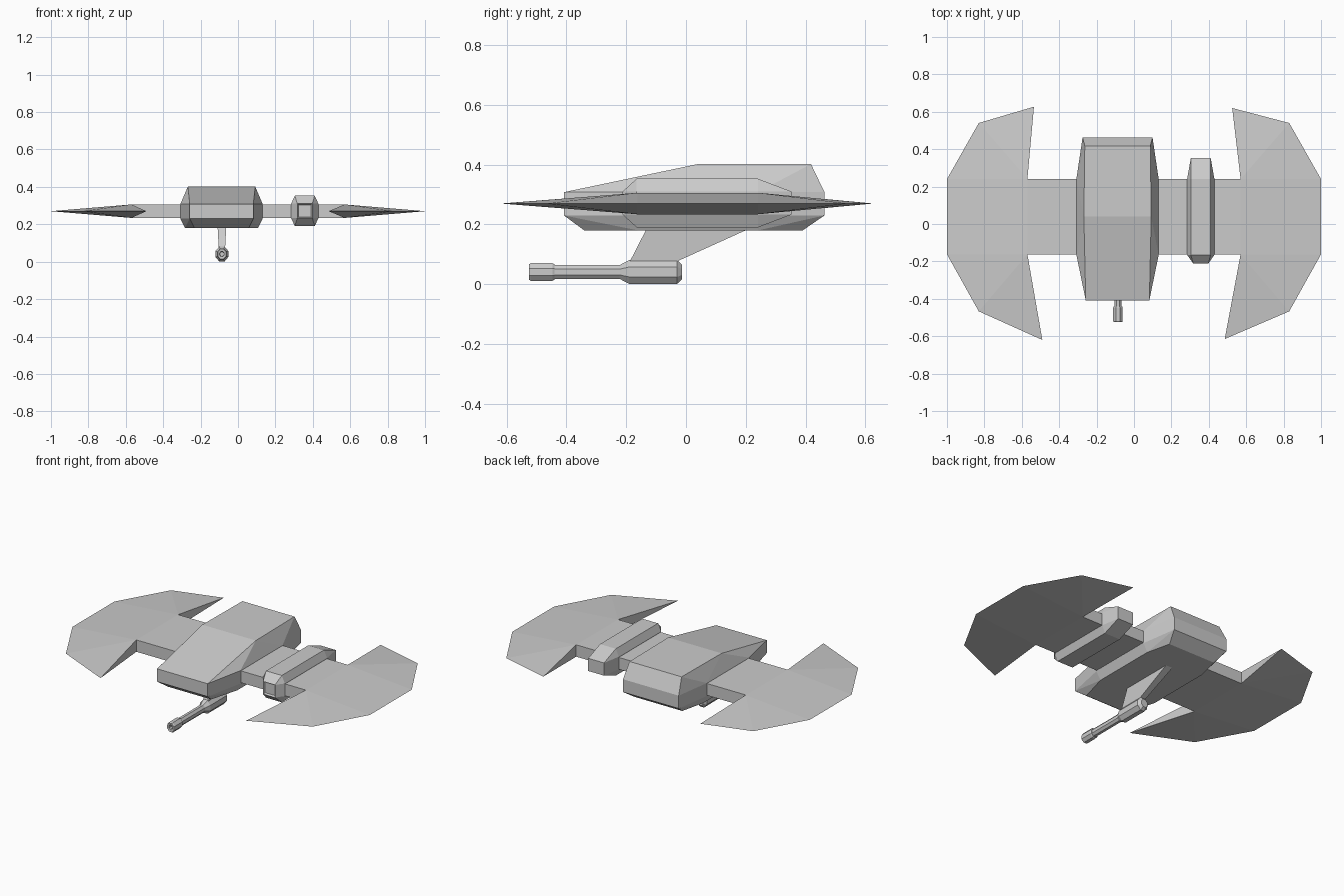
import bpy, bmesh, math
from mathutils import Vector

if "Cube" in bpy.data.objects:
    bpy.data.objects.remove(bpy.data.objects["Cube"])


def finish(bm, name):
    bmesh.ops.recalc_face_normals(bm, faces=bm.faces)
    me = bpy.data.meshes.new(name)
    bm.to_mesh(me)
    bm.free()
    ob = bpy.data.objects.new(name, me)
    bpy.context.collection.objects.link(ob)
    return ob


def hull_bm(cx, rings):
    """Convex faceted shell; rings = [(z, [(half_width, y), ...]), ...]"""
    bm = bmesh.new()
    for z, pts in rings:
        for w, y in pts:
            for s in (-1, 1):
                bm.verts.new((cx + s * w, y, z))
    bmesh.ops.convex_hull(bm, input=bm.verts)
    bmesh.ops.dissolve_limit(bm, angle_limit=math.radians(1),
                             verts=bm.verts, edges=bm.edges)
    return bm


def lathe(name, cx, cz, profile, sides=8, sx=0.85):
    """Faceted turning along y; profile = [(y, flat radius), ...]"""
    bm = bmesh.new()
    rings = []
    for y, r in profile:
        r /= math.cos(math.pi / sides)
        angles = [2 * math.pi * (i + 0.5) / sides for i in range(sides)]
        rings.append([bm.verts.new((cx + sx * r * math.cos(a), y, cz + r * math.sin(a)))
                      for a in angles])
    for a, b in zip(rings, rings[1:]):
        for i in range(sides):
            j = (i + 1) % sides
            bm.faces.new((a[i], a[j], b[j], b[i]))
    bm.faces.new(rings[0])
    bm.faces.new(rings[-1])
    return finish(bm, name)


# main fuselage, set off to the left
belt = [(0.17, -0.408), (0.22, -0.165), (0.22, 0.24), (0.187, 0.463)]
finish(hull_bm(-0.088, [
    (0.18, [(0.145, -0.34), (0.195, -0.16), (0.195, 0.24), (0.16, 0.39)]),
    (0.23, belt), (0.308, belt),
    (0.402, [(0.18, 0.04), (0.175, 0.418)])]), "fuselage")

# side nacelle with a recessed intake
belt = [(0.04, -0.212), (0.073, -0.165), (0.073, 0.24), (0.053, 0.353)]
ridge = [(0.053, -0.165), (0.053, 0.24)]
bm = hull_bm(0.357, [(0.19, ridge), (0.233, belt), (0.31, belt), (0.353, ridge)])
bm.normal_update()
front = [f for f in bm.faces if f.normal.y < -0.99]
bmesh.ops.inset_region(bm, faces=front, thickness=0.008)
bmesh.ops.translate(bm, verts=list({v for f in front for v in f.verts}),
                    vec=Vector((0, 0.012, 0)))
finish(bm, "nacelle")

# straight wing spar running through both bodies
finish(hull_bm(0, [(z, [(0.57, -0.162), (0.57, 0.24)]) for z in (0.234, 0.306)]),
       "wing_spar")

# knife-edged end wings: thick only at the two root corners
for side, label, tip_f, tip_b in ((-1, "left", (0.49, -0.62), (0.535, 0.627)),
                                  (1, "right", (0.485, -0.615), (0.525, 0.62))):
    bm = bmesh.new()
    rim = [bm.verts.new((side * x, y, 0.27)) for x, y in
           (tip_f, (0.83, -0.467), (1, -0.162), (1, 0.24), (0.83, 0.54), tip_b)]
    roots = []
    for z in (0.306, 0.234):
        a = bm.verts.new((side * 0.57, -0.162, z))
        b = bm.verts.new((side * 0.57, 0.24, z))
        roots.append((a, b))
        for i in (0, 1):
            bm.faces.new((a, rim[i], rim[i + 1]))
            bm.faces.new((b, rim[i + 3], rim[i + 4]))
        bm.faces.new((a, rim[2], rim[3], b))
    (a1, b1), (a2, b2) = roots
    bm.faces.new((a1, a2, rim[0]))
    bm.faces.new((b1, b2, rim[5]))
    bm.faces.new((a1, b1, b2, a2))
    finish(bm, label + "_wing")

# under-slung cannon: hollow muzzle, barrel and breech
lathe("cannon", -0.086, 0.041, [
    (-0.495, 0.012), (-0.523, 0.014), (-0.525, 0.026), (-0.518, 0.03),
    (-0.447, 0.03), (-0.44, 0.026), (-0.44, 0.023), (-0.222, 0.023),
    (-0.19, 0.04), (-0.03, 0.04), (-0.013, 0.024)])

# swept strut holding the cannon
finish(hull_bm(-0.086, [
    (0.072, [(0.017, -0.19), (0.017, -0.04)]),
    (0.185, [(0.023, -0.132), (0.023, 0.21)])]), "cannon_strut")
